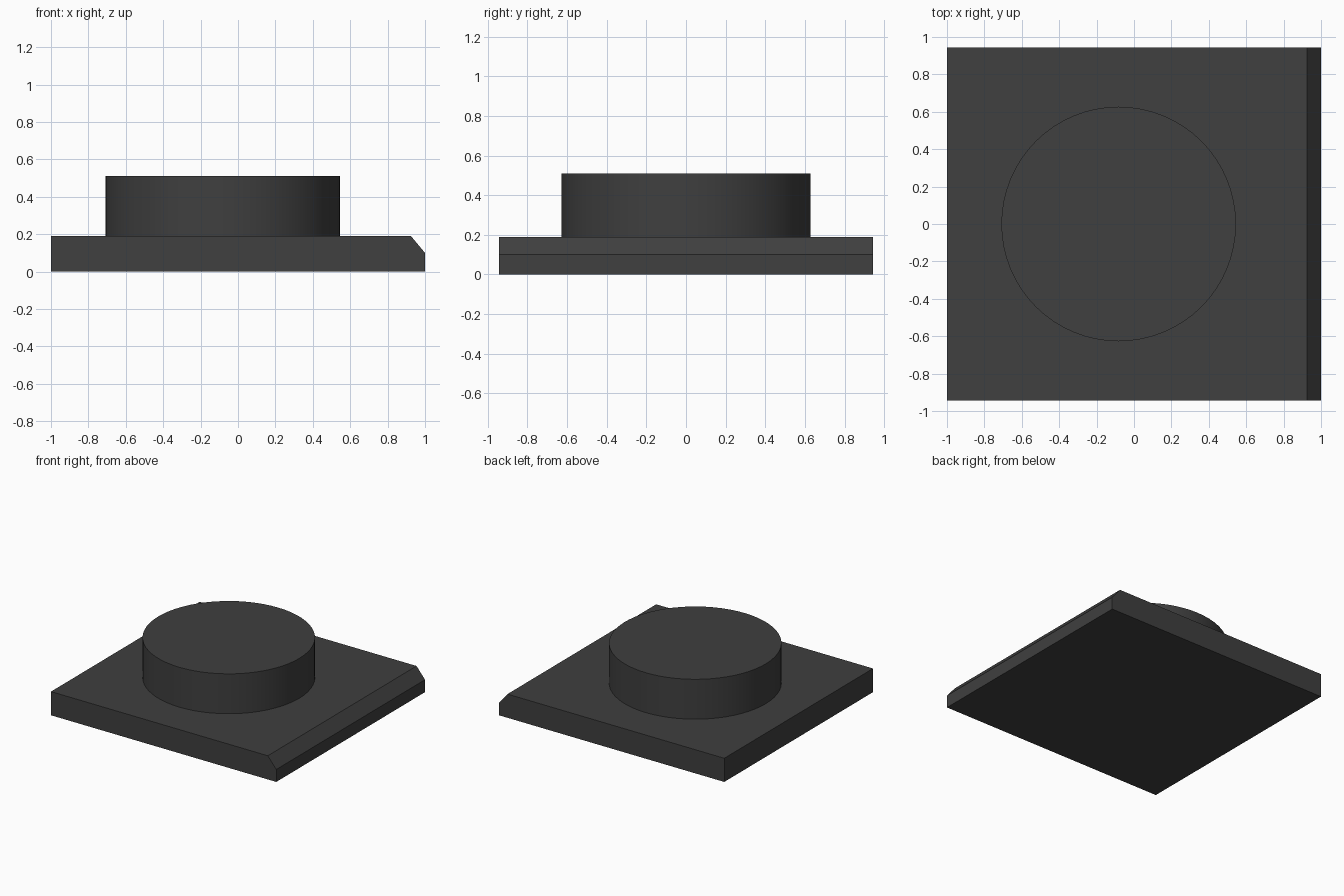
import bpy, bmesh, math

cube = bpy.data.objects.get("Cube")
if cube:
    bpy.data.objects.remove(cube, do_unlink=True)

BASE_TOP, DISC_TOP = 0.19, 0.51
HALF_DEPTH = 0.943

# Single dark grey material
grey = bpy.data.materials.new("dark_grey")
grey.use_nodes = True
colour = (0.05, 0.05, 0.05, 1)
grey.diffuse_color = colour
grey.node_tree.nodes["Principled BSDF"].inputs["Base Color"].default_value = colour


def add_object(name, bm):
    bmesh.ops.recalc_face_normals(bm, faces=bm.faces)
    mesh = bpy.data.meshes.new(name)
    bm.to_mesh(mesh)
    bm.free()
    mesh.materials.append(grey)
    obj = bpy.data.objects.new(name, mesh)
    bpy.context.collection.objects.link(obj)
    return obj


# Base plate: side profile with one chamfered edge, extruded front to back
profile = [(-1, 0), (1, 0), (1, 0.1), (0.925, BASE_TOP), (-1, BASE_TOP)]
bm = bmesh.new()
face = bm.faces.new([bm.verts.new((x, -HALF_DEPTH, z)) for x, z in profile])
extruded = bmesh.ops.extrude_face_region(bm, geom=[face])["geom"]
bmesh.ops.translate(bm, vec=(0, 2 * HALF_DEPTH, 0),
                    verts=[v for v in extruded if isinstance(v, bmesh.types.BMVert)])
add_object("base_plate", bm)

# Round boss standing on the plate
bm = bmesh.new()
bmesh.ops.create_cone(bm, cap_ends=True, segments=64, radius1=0.627,
                      radius2=0.627, depth=DISC_TOP - BASE_TOP)
bmesh.ops.translate(bm, vec=(-0.082, 0, (DISC_TOP + BASE_TOP) / 2), verts=bm.verts)
boss = add_object("round_boss", bm)

# Smooth wall, sharp rims
bpy.ops.object.select_all(action="DESELECT")
boss.select_set(True)
bpy.context.view_layer.objects.active = boss
bpy.ops.object.shade_smooth_by_angle(angle=math.radians(30))
